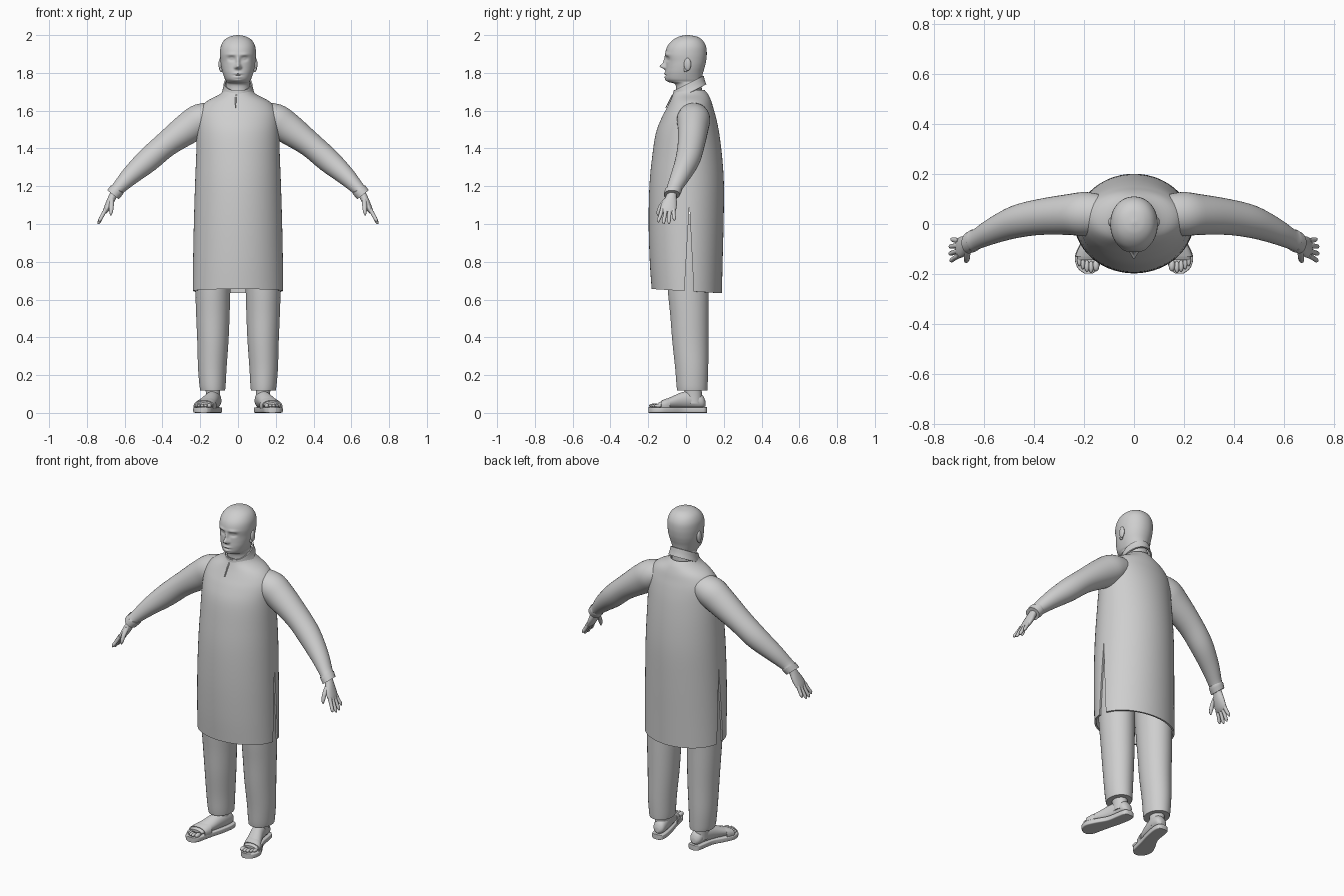
import bpy, bmesh, math
from mathutils import Vector

grey = bpy.data.materials.new("plain_grey")
grey.diffuse_color = (0.62, 0.62, 0.62, 1)


def resample(rows, k):
    """Smooth (Catmull-Rom) in-between sections."""
    out = []
    for i in range(len(rows) - 1):
        p = [rows[max(i - 1, 0)], rows[i], rows[i + 1], rows[min(i + 2, len(rows) - 1)]]
        for j in range(k):
            t = j / k
            out.append([0.5 * (2 * b + (c - a) * t + (2 * a - 5 * b + 4 * c - d) * t * t
                               + (3 * b - a - 3 * c + d) * t ** 3) for a, b, c, d in zip(*p)])
    return out + [list(rows[-1])]


def finish(ob, mirror=False, thick=0, cutter=None, angle=40):
    """Assign the material, apply modifiers and smooth the surface."""
    ob.data.materials.append(grey)
    if thick:
        m = ob.modifiers.new("thickness", 'SOLIDIFY')
        m.thickness, m.offset = thick, -1
    if cutter:
        m = ob.modifiers.new("cut", 'BOOLEAN')
        m.operation, m.object, m.solver = 'DIFFERENCE', cutter, 'EXACT'
    if mirror:
        m = ob.modifiers.new("mirror", 'MIRROR')
        m.use_mirror_merge = False
    bpy.ops.object.select_all(action='DESELECT')
    ob.select_set(True)
    bpy.context.view_layer.objects.active = ob
    for m in list(ob.modifiers):
        bpy.ops.object.modifier_apply(modifier=m.name)
    bpy.ops.object.shade_smooth_by_angle(angle=math.radians(angle))


def loft(name, rows, mode, n=32, k=4, e=2.0, cap=True, deform=None, **kw):
    """Skin through sections (x, y, z, ru, rv). mode: 'z' upright, 'y' lengthwise, 'arm' along xz path."""
    rows = resample(rows, k)
    bm = bmesh.new()
    rings = []
    for i, (x, y, z, ru, rv) in enumerate(rows):
        u, v = Vector((1, 0, 0)), Vector((0, 1, 0))
        if mode == 'y':
            v = Vector((0, 0, 1))
        elif mode == 'arm':
            a, b = rows[max(i - 1, 0)], rows[min(i + 1, len(rows) - 1)]
            u = Vector((a[2] - b[2], 0, b[0] - a[0])).normalized()
        ring = []
        for j in range(n):
            t = 2 * math.pi * (j + 0.5) / n
            c, s = math.cos(t), math.sin(t)
            c = math.copysign(abs(c) ** (2 / e), c)
            s = math.copysign(abs(s) ** (2 / e), s)
            co = Vector((x, y, z)) + u * ru * c + v * rv * s
            ring.append(bm.verts.new(deform(co) if deform else co))
        rings.append(ring)
    for a, b in zip(rings, rings[1:]):
        for j in range(n):
            bm.faces.new((a[j], a[(j + 1) % n], b[(j + 1) % n], b[j]))
    if cap:
        bm.faces.new(rings[0])
        bm.faces.new(rings[-1])
    bmesh.ops.recalc_face_normals(bm, faces=bm.faces)
    me = bpy.data.meshes.new(name)
    bm.to_mesh(me)
    bm.free()
    ob = bpy.data.objects.new(name, me)
    bpy.context.collection.objects.link(ob)
    finish(ob, **kw)
    return ob


def upright(rows):
    """(z, half width, front y, back y) to sections."""
    return [(0, (f + b) / 2, z, w, (b - f) / 2) for z, w, f, b in rows]


def ball(name, loc, size, mirror=True):
    bpy.ops.mesh.primitive_uv_sphere_add(segments=20, ring_count=12)
    ob = bpy.context.object
    ob.name = name
    for v in ob.data.vertices:
        v.co = Vector(loc) + Vector([a * b for a, b in zip(v.co, size)])
    finish(ob, mirror)


# Wedge that opens the side slits of the tunic
bm = bmesh.new()
ends = [[bm.verts.new((x, y, z)) for y, z in ((-0.017, 0.5), (0.048, 0.5), (0.018, 1.1))] for x in (-1, 1)]
bm.faces.new(ends[0])
bm.faces.new(ends[1])
for j in range(3):
    bm.faces.new((ends[0][j], ends[0][(j + 1) % 3], ends[1][(j + 1) % 3], ends[1][j]))
bmesh.ops.recalc_face_normals(bm, faces=bm.faces)
me = bpy.data.meshes.new("slit_cutter")
bm.to_mesh(me)
bm.free()
cutter = bpy.data.objects.new("slit_cutter", me)
cutter.hide_render = True
bpy.context.collection.objects.link(cutter)


# Long tunic with a hem slightly lower at the back
def hem(co):
    if co.z < 0.8:
        co.z -= 0.06 * co.y * (0.8 - co.z) / 0.155
    return co


loft("tunic", upright([
    (0.645, .240, -.182, .190), (0.80, .238, -.192, .194), (1.00, .234, -.198, .199),
    (1.20, .228, -.194, .201), (1.35, .222, -.180, .192), (1.48, .218, -.160, .176),
    (1.56, .215, -.130, .160), (1.61, .200, -.104, .146), (1.65, .165, -.084, .134),
    (1.685, .100, -.070, .118), (1.71, .074, -.062, .098)]),
    'z', n=64, cap=False, deform=hem, thick=0.01, cutter=cutter)
bpy.data.objects.remove(cutter)


# Standing collar, tilted down to the front, and the neck opening
def tilt(co):
    co.z += 0.5 * co.y
    return co


loft("collar", upright([(1.685, .086, -.076, .108), (1.71, .079, -.070, .100), (1.738, .075, -.067, .094)]),
     'z', n=48, cap=False, deform=tilt, thick=0.008)
loft("neck_opening", [(-.010, -.070, 1.685, .004, .004), (-.012, -.086, 1.655, .004, .004),
                      (-.014, -.107, 1.615, .003, .003)], 'z', n=8)

# Sleeves with cuffs
loft("sleeve", [(.10, .04, 1.585, .06, .07), (.19, .04, 1.555, .085, .088), (.26, .038, 1.51, .084, .082),
                (.38, .028, 1.422, .068, .072), (.48, .008, 1.335, .064, .066), (.57, -.028, 1.255, .050, .054),
                (.635, -.062, 1.188, .036, .042), (.642, -.066, 1.180, .040, .045),
                (.662, -.075, 1.155, .038, .043)], 'arm', mirror=True)

# Hands
loft("palm", [(.645, -.068, 1.18, .022, .026), (.662, -.077, 1.15, .021, .027), (.680, -.088, 1.11, .020, .040),
              (.697, -.094, 1.078, .016, .042), (.708, -.096, 1.06, .010, .036)], 'arm', n=24, mirror=True)
for i, (y0, y1, z1) in enumerate(((-.126, -.145, 1.010), (-.106, -.118, 1.000),
                                  (-.086, -.090, 1.002), (-.067, -.062, 1.018))):
    x1 = .741 - (z1 - 1.0) * 0.4
    loft(f"finger_{i + 1}", [(.700, y0, 1.078, .011, .011), (.718, (y0 + y1) / 2, 1.045, .010, .010),
                             (x1 - .006, y1, z1 + .012, .009, .009), (x1, y1, z1, .003, .003)],
         'arm', n=12, mirror=True)
loft("thumb", [(.668, -.100, 1.135, .013, .016), (.670, -.130, 1.100, .013, .013),
               (.672, -.146, 1.065, .010, .010), (.674, -.150, 1.045, .003, .003)], 'arm', n=12, mirror=True)

# Head and neck with a softly modelled face: (push, x, x spread, z, z spread)
features = [(.030, 0, .013, 1.835, .013), (.015, 0, .009, 1.860, .022), (.008, 0, .022, 1.797, .006),
            (.008, 0, .018, 1.777, .006), (-.003, 0, .022, 1.787, .003), (.007, 0, .022, 1.760, .010)]
for s in (-1, 1):
    features += [(-.013, s * .034, .018, 1.875, .012), (.007, s * .034, .011, 1.875, .006),
                 (.006, s * .036, .024, 1.897, .008), (.008, s * .013, .007, 1.828, .007)]


def face(co):
    if co.y < -0.03:
        x, z = co.x, co.z
        w = min(1, (-0.03 - co.y) / 0.03)
        co.y -= w * sum(a * math.exp(-((x - fx) / sx) ** 2 - ((z - fz) / sz) ** 2)
                        for a, fx, sx, fz, sz in features)
    return co


loft("head", upright([
    (1.66, .066, -.055, .085), (1.735, .064, -.055, .083), (1.752, .062, -.090, .083),
    (1.768, .070, -.106, .084), (1.80, .081, -.109, .090), (1.83, .088, -.107, .099),
    (1.86, .092, -.106, .106), (1.90, .095, -.110, .110), (1.94, .091, -.099, .106),
    (1.972, .074, -.072, .088), (1.992, .044, -.038, .058), (2.0, .006, 0, .012)]),
    'z', n=128, k=8, e=2.1, deform=face, angle=60)
ball("ear", (.093, .008, 1.845), (.010, .019, .034))
ball("earlobe", (.089, -.002, 1.818), (.008, .010, .014))

# Trousers
loft("trouser_leg", [(.120, .005, 1.00, .100, .120), (.130, .010, .80, .098, .115), (.133, .012, .65, .093, .109),
                     (.133, .018, .52, .089, .102), (.133, .023, .38, .083, .096), (.136, .030, .24, .076, .088),
                     (.135, .032, .15, .070, .083), (.134, .033, .118, .066, .080)], 'z', mirror=True)
loft("trouser_seat", [(0, .005, .80, .08, .09), (0, .005, .88, .19, .13), (0, .005, 1.05, .20, .15)], 'z')

# Feet in sandals
loft("ankle", [(.130, .040, .05, .038, .045), (.132, .038, .10, .038, .046), (.134, .035, .16, .042, .048)],
     'z', n=24, mirror=True)
loft("foot", [(.122, .102, .050, .015, .015), (.123, .085, .060, .034, .036), (.128, .035, .070, .038, .048),
              (.142, -.020, .066, .041, .044), (.160, -.070, .056, .045, .033), (.178, -.115, .047, .047, .022),
              (.184, -.145, .040, .042, .014)], 'y', n=24, mirror=True)
for i, (x, y, r) in enumerate(((.152, -.166, .013), (.172, -.172, .010), (.189, -.168, .010),
                               (.205, -.158, .009), (.219, -.145, .009))):
    ball(f"toe_{i + 1}", (x, y, .038), (r, .024, r))
loft("sandal_sole", [(.121, .112, .015, .016, .015), (.122, .100, .015, .034, .015), (.125, .060, .015, .040, .015),
                     (.138, -.010, .015, .040, .015), (.165, -.075, .015, .049, .015), (.183, -.130, .015, .054, .015),
                     (.184, -.175, .015, .043, .015), (.182, -.198, .015, .018, .015)],
     'y', e=7, mirror=True)
loft("sandal_strap", [(.165, -.085, .040, .051, .040), (.173, -.105, .038, .053, .037), (.182, -.130, .036, .053, .030)],
     'y', e=2.4, cap=False, thick=0.006, mirror=True)
